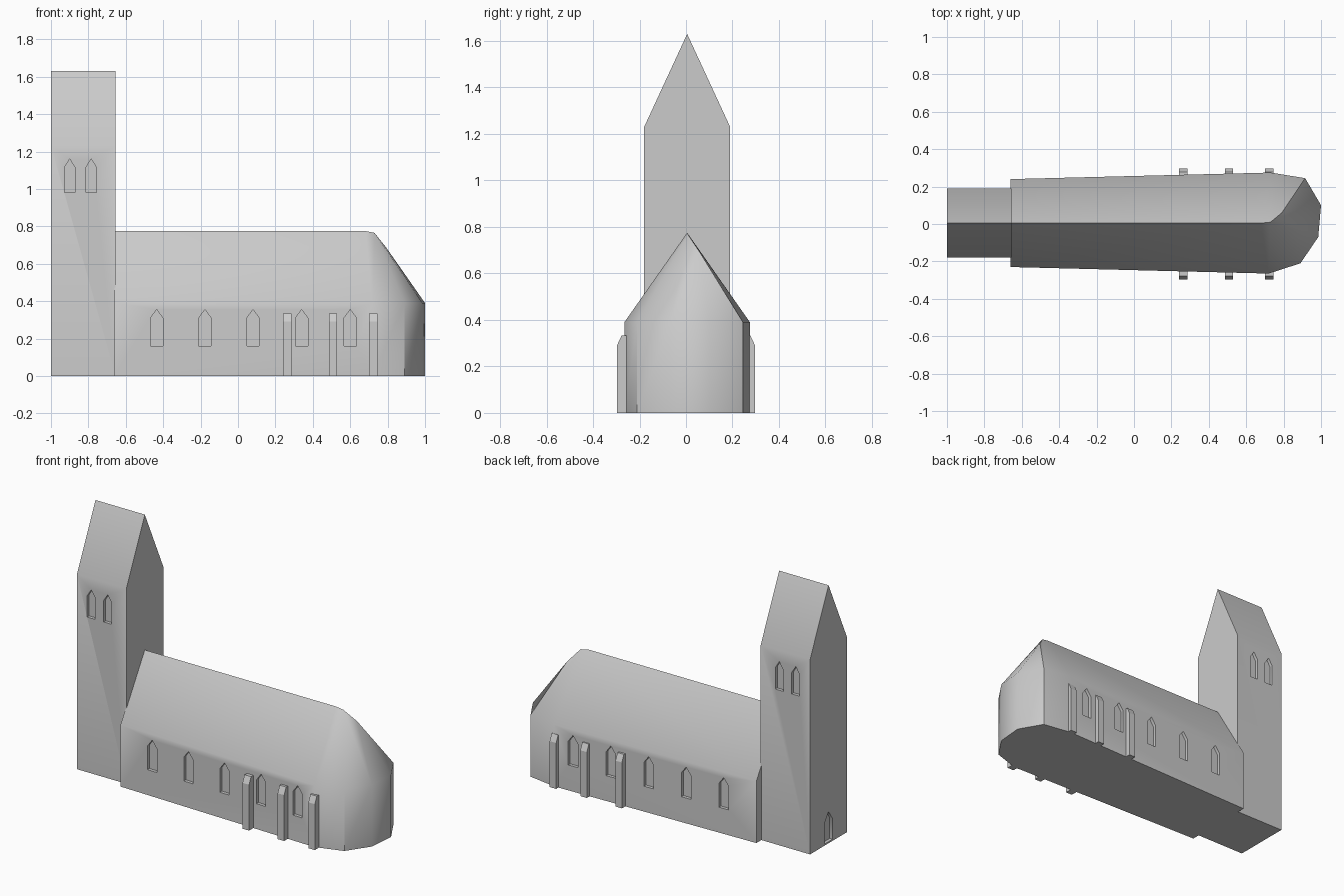
import bpy, bmesh, math
from mathutils import Vector

if "Cube" in bpy.data.objects:
    bpy.data.objects.remove(bpy.data.objects["Cube"])

stone = bpy.data.materials.new("light grey stone")
stone.diffuse_color = (0.6, 0.6, 0.6, 1)
stone.use_nodes = True
stone.node_tree.nodes["Principled BSDF"].inputs["Base Color"].default_value = stone.diffuse_color


def make(name, bm):
    bmesh.ops.recalc_face_normals(bm, faces=bm.faces)
    me = bpy.data.meshes.new(name)
    bm.to_mesh(me)
    bm.free()
    me.materials.append(stone)
    ob = bpy.data.objects.new(name, me)
    bpy.context.collection.objects.link(ob)
    return ob


def prism(bm, points, offset):
    """Extrude a closed outline of 3D points along an offset."""
    face = bm.faces.new([bm.verts.new(p) for p in points])
    new = bmesh.ops.extrude_face_region(bm, geom=[face])["geom"]
    bmesh.ops.translate(bm, vec=Vector(offset),
                        verts=[g for g in new if isinstance(g, bmesh.types.BMVert)])


def activate(ob):
    bpy.ops.object.select_all(action='DESELECT')
    ob.select_set(True)
    bpy.context.view_layer.objects.active = ob


def pointed(w, z0, z1, z2):
    """Pointed opening outline as (horizontal, z) pairs."""
    return [(-w, z0), (w, z0), (w, z1), (0, z2), (-w, z1)]


def carve(ob, cutters):
    """Cut recesses, then smooth with sharp edges kept."""
    cut = make("recess_cutter", cutters)
    cut.hide_render = True
    mod = ob.modifiers.new("recesses", 'BOOLEAN')
    mod.operation = 'DIFFERENCE'
    mod.solver = 'EXACT'
    mod.object = cut
    activate(ob)
    bpy.ops.object.modifier_apply(modifier=mod.name)
    bpy.data.objects.remove(cut)
    bpy.ops.object.shade_smooth_by_angle(angle=math.radians(37))


DEPTH = 0.02

# Tower with saddle roof
bm = bmesh.new()
prism(bm, [(-1, y, z) for y, z in
           [(-0.18, 0), (0.19, 0), (0.19, 1.23), (0.005, 1.63), (-0.18, 1.23)]], (0.345, 0, 0))
tower = make("tower", bm)

# Tower belfry windows and west door
bm = bmesh.new()
for x in (-0.90, -0.785):
    for wall, s in ((-0.18, -1), (0.19, 1)):
        prism(bm, [(x + u, wall - s * DEPTH, z) for u, z in pointed(0.028, 0.98, 1.115, 1.16)],
              (0, s * 0.1, 0))
prism(bm, [(-1 + DEPTH, 0.005 + u, z) for u, z in pointed(0.04, 0.01, 0.14, 0.20)], (-0.1, 0, 0))
carve(tower, bm)

# Nave with rounded east end and hipped roof
EAVE = 0.39
plan = [(-0.66, -0.23), (0.72, -0.265), (0.89, -0.21), (0.985, -0.07),
        (1.0, 0.10), (0.915, 0.245), (0.73, 0.275), (-0.66, 0.24)]
bm = bmesh.new()
base = [bm.verts.new((x, y, 0)) for x, y in plan]
f = [bm.verts.new((x, y, EAVE)) for x, y in plan]
west, a, b, c = [bm.verts.new(p) for p in
                 [(-0.66, 0.005, 0.775), (0.68, 0.005, 0.775), (0.73, 0.01, 0.765), (0.79, 0.06, 0.69)]]
bm.faces.new(base)
for i in range(7):
    bm.faces.new((base[i], base[i + 1], f[i + 1], f[i]))
bm.faces.new((base[7], base[0], f[0], west, f[7]))
for face in [(f[0], f[1], a), (f[0], a, west), (f[1], b, a), (f[1], f[2], b), (f[2], f[3], b),
             (f[3], c, b), (f[3], f[4], c), (f[4], f[5], c), (f[5], b, c), (f[5], f[6], b),
             (f[6], a, b), (f[6], f[7], a), (f[7], west, a)]:
    bm.faces.new(face)
nave = make("nave", bm)

# Nave windows follow the slightly splayed side walls
bm = bmesh.new()
for x in (-0.435, -0.177, 0.08, 0.34, 0.60):
    for wall, s in ((0.23, -1), (0.24, 1)):
        def inner(px):
            return s * (wall + 0.0252 * (px + 0.66) - DEPTH)
        prism(bm, [(x + u, inner(x + u), z) for u, z in pointed(0.033, 0.16, 0.31, 0.355)],
              (0, s * 0.08, 0))
carve(nave, bm)

# Buttresses with sloped caps
for i, x in enumerate((0.2625, 0.508, 0.7225)):
    for side, s in (("front", -1), ("back", 1)):
        bm = bmesh.new()
        prism(bm, [(x - 0.0225, s * y, z) for y, z in
                   [(0.23, 0), (0.297, 0), (0.297, 0.29), (0.277, 0.333), (0.23, 0.333)]],
              (0.045, 0, 0))
        make(f"{side}_buttress_{i + 1}", bm)
